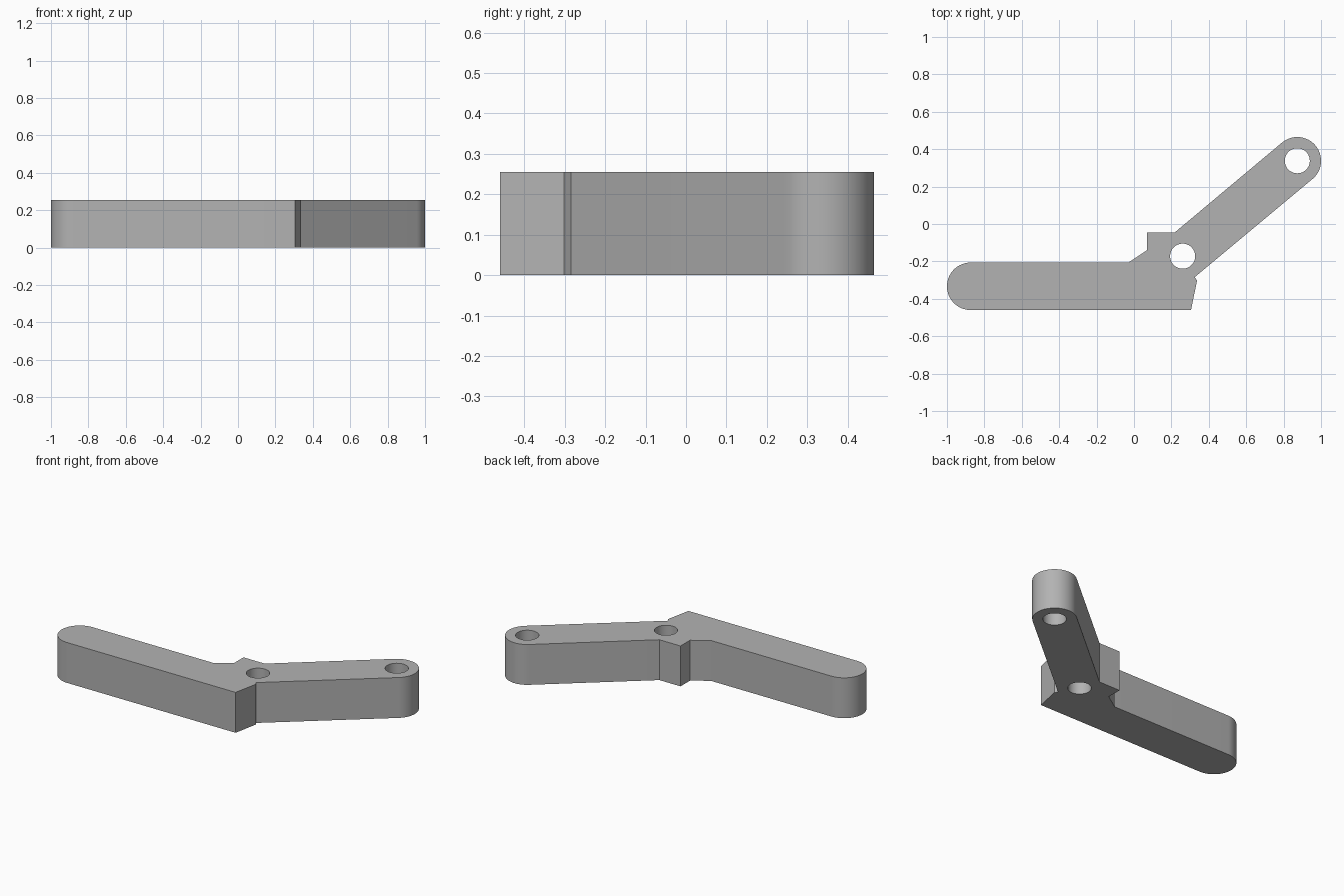
import bpy, bmesh
from math import cos, sin, radians
from mathutils import Vector

cube = bpy.data.objects.get("Cube")
if cube:
    bpy.data.objects.remove(cube)

HEIGHT = 0.255
TILT = 40
ARM_END = (0.873, 0.338)
PIVOT = (0.26, -0.172)
BAR_END = (-0.873, -0.333)
CAP_R = 0.127
HOLE_R = 0.067


def arc(center, radius, start, end, steps):
    """Points along an arc, angles in degrees."""
    angles = [radians(start + (end - start) * i / steps) for i in range(steps + 1)]
    return [(center[0] + radius * cos(a), center[1] + radius * sin(a)) for a in angles]


# Outline: rounded bar, chipped elbow, tilted rounded arm, stepped inner corner
outline = arc(BAR_END, CAP_R, 90, 270, 32)
outline += [(0.305, -0.46), (0.337, -0.302), (0.325, -0.284)]
outline += arc(ARM_END, CAP_R, TILT - 90, TILT + 90, 32)
outline += [(0.218, -0.045), (0.07, -0.045), (0.07, -0.14), (-0.03, -0.206)]

# Two round through holes
holes = [arc(c, HOLE_R, 0, 360, 48)[:-1] for c in (PIVOT, ARM_END)]

# Fill the flat profile, then extrude it upwards
bm = bmesh.new()
for loop in [outline] + holes:
    verts = [bm.verts.new((x, y, 0)) for x, y in loop]
    for a, b in zip(verts, verts[1:] + verts[:1]):
        bm.edges.new((a, b))
bmesh.ops.triangle_fill(bm, edges=bm.edges[:], use_beauty=True, normal=Vector((0, 0, 1)))
result = bmesh.ops.extrude_face_region(bm, geom=bm.faces[:], use_keep_orig=True)
top = [v for v in result["geom"] if isinstance(v, bmesh.types.BMVert)]
bmesh.ops.translate(bm, verts=top, vec=(0, 0, HEIGHT))
bmesh.ops.recalc_face_normals(bm, faces=bm.faces[:])

mesh = bpy.data.meshes.new("bent_lever")
bm.to_mesh(mesh)
bm.free()
lever = bpy.data.objects.new("bent_lever", mesh)
bpy.context.collection.objects.link(lever)

# Plain grey finish
GREY = (0.45, 0.45, 0.45, 1)
mat = bpy.data.materials.new("plain_grey")
mat.use_nodes = True
mat.diffuse_color = GREY
for node in mat.node_tree.nodes:
    if node.type == "BSDF_PRINCIPLED":
        node.inputs["Base Color"].default_value = GREY
mesh.materials.append(mat)

# Smooth round ends and bores, crisp edges elsewhere
bpy.ops.object.select_all(action="DESELECT")
lever.select_set(True)
bpy.context.view_layer.objects.active = lever
bpy.ops.object.shade_smooth_by_angle(angle=radians(20))
